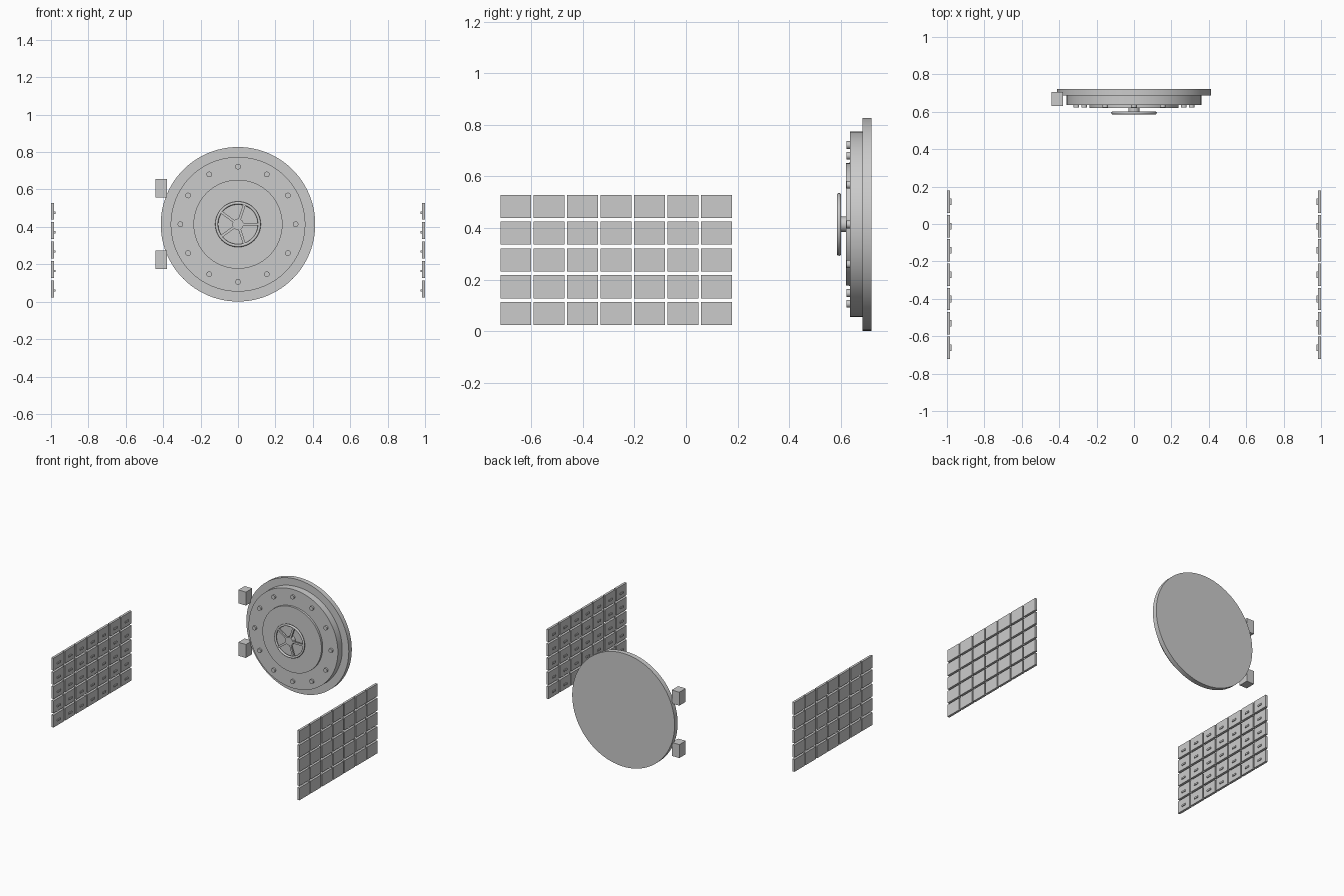
import bpy
import math
from mathutils import Matrix, Vector

cube = bpy.data.objects.get("Cube")
if cube:
    bpy.data.objects.remove(cube, do_unlink=True)

steel = bpy.data.materials.new("steel grey")
steel.use_nodes = True
GREY = (0.6, 0.6, 0.6, 1)
steel.diffuse_color = GREY
steel.node_tree.nodes["Principled BSDF"].inputs["Base Color"].default_value = GREY

CZ = 0.414  # height of the door centre


def finish(name, smooth=False):
    ob = bpy.context.object
    ob.name = name
    ob.data.materials.append(steel)
    if smooth:
        bpy.ops.object.shade_smooth_by_angle(angle=math.radians(35))
    return ob


def box(name, low, high):
    low, high = Vector(low), Vector(high)
    bpy.ops.mesh.primitive_cube_add(size=1, location=(low + high) / 2)
    ob = finish(name)
    ob.data.transform(Matrix.Diagonal((high - low).to_4d()))
    return ob


def disc(name, radius, front, back, x=0, z=CZ, sides=64, axis="Y"):
    bpy.ops.mesh.primitive_cylinder_add(
        vertices=sides, radius=radius, depth=back - front,
        location=(x, (front + back) / 2, z), rotation=(math.pi / 2, 0, 0))
    return finish(name, True)


# Stepped round door
disc("door_flange", 0.413, 0.686, 0.721, sides=96)
disc("door_body", 0.36, 0.636, 0.686, sides=96)
disc("door_centre_plate", 0.238, 0.621, 0.636)

# Ring of bolts
for i in range(12):
    a = math.tau * i / 12
    disc(f"bolt_{i + 1}", 0.015, 0.623, 0.636,
         0.308 * math.cos(a), CZ + 0.308 * math.sin(a), sides=16)

# Hand wheel with five spokes
disc("wheel_hub", 0.03, 0.587, 0.621, sides=24)
bpy.ops.mesh.primitive_torus_add(
    major_segments=48, minor_segments=12, major_radius=0.114, minor_radius=0.008,
    location=(0, 0.594, CZ), rotation=(math.pi / 2, 0, 0))
finish("wheel_rim", True)
for i in range(5):
    spoke = box(f"wheel_spoke_{i + 1}", (-0.045, 0.588, -0.007), (0.045, 0.6, 0.007))
    a = math.tau * i / 5
    spoke.location = (0.068 * math.cos(a), 0.594, CZ + 0.068 * math.sin(a))
    spoke.rotation_euler = (0, -a, 0)

# Hinge blocks on the model's right
for name, z in (("lower", 0.224), ("upper", 0.606)):
    box(f"{name}_hinge", (-0.44, 0.632, z - 0.049), (-0.379, 0.705, z + 0.049))


# Walls of deposit boxes, handles facing inward
def deposit_wall(side, s):
    def part(name, depth0, depth1, y, z, wide, tall):
        xs = sorted((s * (1 - depth0), s * (1 - depth1)))
        return box(name, (xs[0], y - wide / 2, z - tall / 2),
                   (xs[1], y + wide / 2, z + tall / 2))

    for col in range(7):
        for row in range(5):
            y = -0.661 + 0.13 * col
            z = 0.068 + 0.104 * row
            tag = f"{side}_{row + 1}_{col + 1}"
            part(f"box_door_{tag}", 0, 0.017, y, z, 0.12, 0.09)
            part(f"box_handle_{tag}", 0.017, 0.023, y, z - 0.008, 0.035, 0.012)


deposit_wall("right", -1)
deposit_wall("left", 1)
